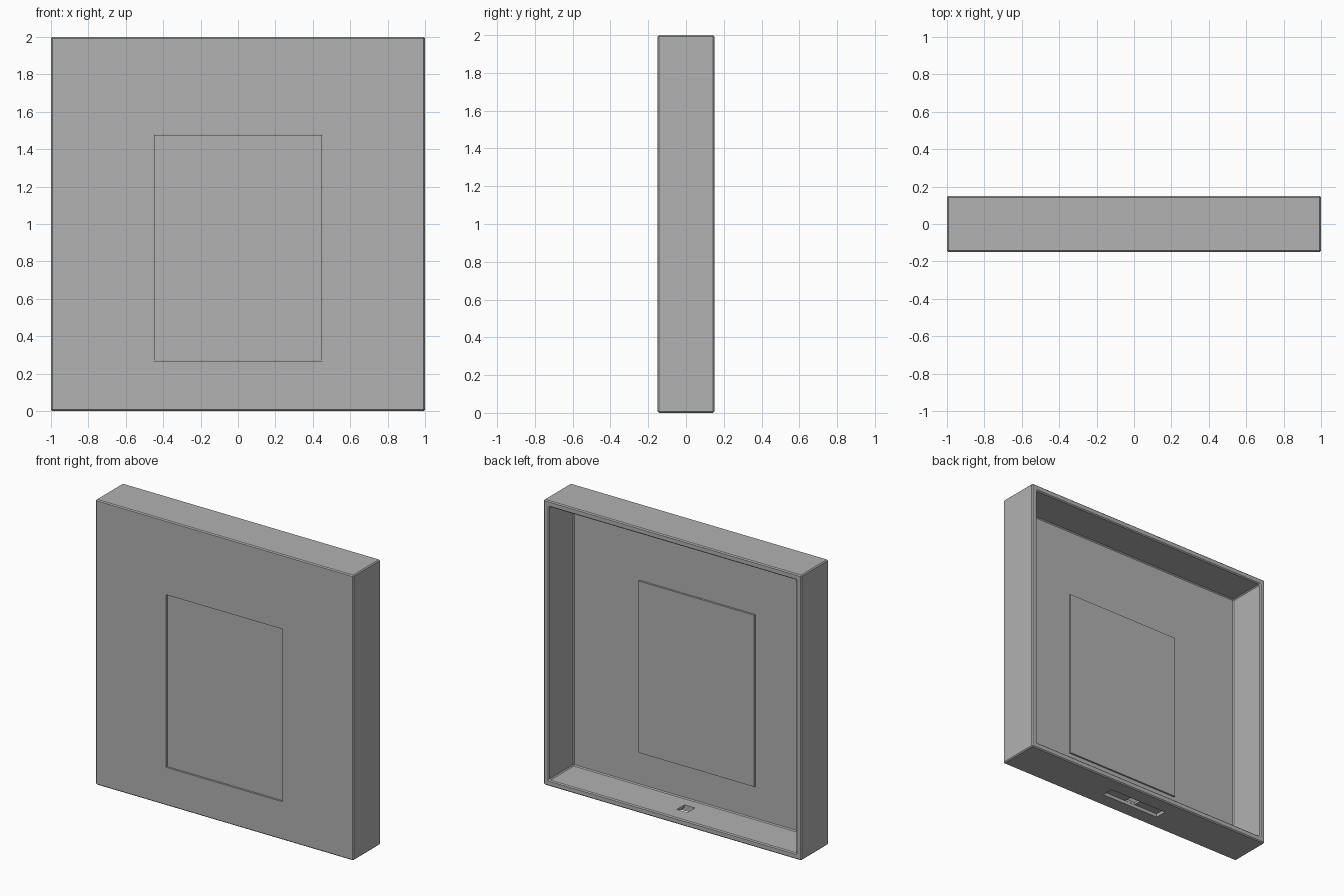
import bpy
import bmesh
from mathutils import Vector

default_cube = bpy.data.objects.get("Cube")
if default_cube:
    bpy.data.objects.remove(default_cube, do_unlink=True)

# Main dimensions
HALF = 1.0
DEPTH = 0.15
WALL = 0.042
FRONT = 0.028
SETBACK = 0.008

# Single flat colour
grey = bpy.data.materials.new("plain grey")
grey.use_nodes = True
colour = (0.445, 0.445, 0.445, 1)
grey.diffuse_color = colour
grey.node_tree.nodes["Principled BSDF"].inputs["Base Color"].default_value = colour


def box(name, low, high):
    """Axis-aligned box between two corners."""
    low, high = Vector(low), Vector(high)
    bm = bmesh.new()
    bmesh.ops.create_cube(bm, size=1)
    for v in bm.verts:
        v.co = (low + high) / 2 + v.co * (high - low)
    mesh = bpy.data.meshes.new(name)
    bm.to_mesh(mesh)
    bm.free()
    mesh.materials.append(grey)
    obj = bpy.data.objects.new(name, mesh)
    bpy.context.collection.objects.link(obj)
    return obj


def apply(obj, modifier):
    bpy.context.view_layer.objects.active = obj
    bpy.ops.object.modifier_apply(modifier=modifier.name)


def cut(obj, low, high):
    """Subtract a box, then discard the cutter."""
    cutter = box("cutter", low, high)
    cutter.hide_render = True
    mod = obj.modifiers.new("cut", 'BOOLEAN')
    mod.operation = 'DIFFERENCE'
    mod.solver = 'EXACT'
    mod.object = cutter
    apply(obj, mod)
    bpy.data.objects.remove(cutter, do_unlink=True)


def soften(obj, width):
    mod = obj.modifiers.new("soft_edges", 'BEVEL')
    mod.width = width
    mod.segments = 1
    mod.limit_method = 'ANGLE'
    apply(obj, mod)


# Shallow tray, open at the back, with softened edges
housing = box("housing", (-HALF, -DEPTH, 0), (HALF, DEPTH, 2 * HALF))
inner = HALF - WALL
cut(housing, (-inner, FRONT - DEPTH, WALL), (inner, DEPTH + WALL, 2 * HALF - WALL))
soften(housing, 0.007)

# Window opening through the front wall
cut(housing, (-0.452, -0.3, 0.268), (0.452, 0, 1.478))

# Recessed slot under the base, with a square hole through its middle
cut(housing, (-0.23, -0.042, -0.1), (0.23, 0.042, 0.024))
cut(housing, (-0.04, -0.041, -0.1), (0.04, 0.041, 0.1))

# Panel set slightly back in the opening
box("window_panel", (-0.449, SETBACK - DEPTH, 0.271),
    (0.449, SETBACK + FRONT - DEPTH, 1.475))
